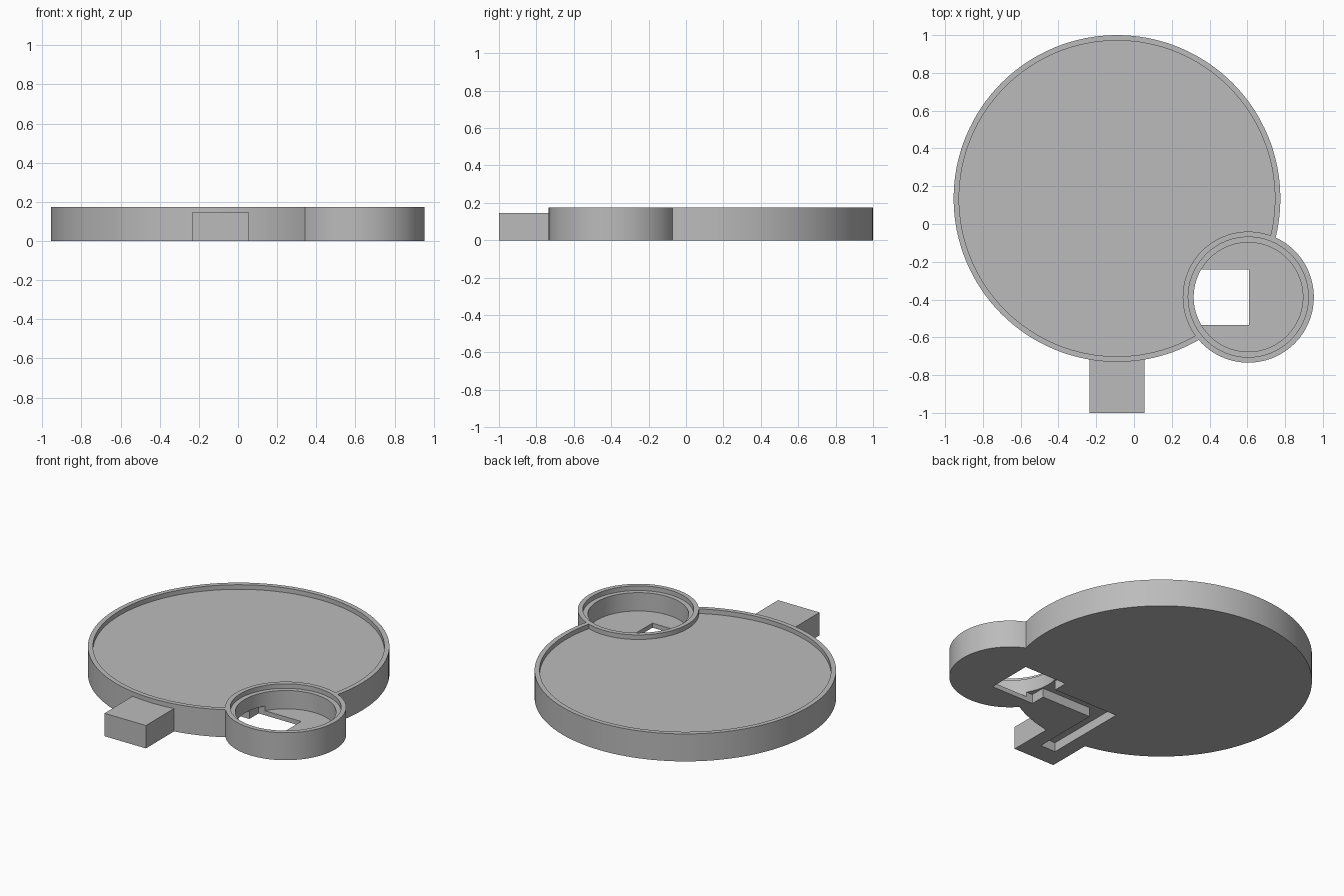
import bpy
import math

if "Cube" in bpy.data.objects:
    bpy.data.objects.remove(bpy.data.objects["Cube"], do_unlink=True)

# Shared dimensions
WALL = 0.029                 # rim width, lip depth and floor thickness
TOP = 6 * WALL
TRAY, TRAY_R = (-0.09, 0.135), 0.865
CUP, CUP_R = (0.605, -0.387), 0.347
CUT = 2 * WALL               # height of the cuts in the underside

grey = bpy.data.materials.new("plain grey")
grey.use_nodes = True
colour = (0.5, 0.5, 0.5, 1)
grey.diffuse_color = colour
grey.node_tree.nodes["Principled BSDF"].inputs["Base Color"].default_value = colour


def cylinder(name, centre, radius, z0, z1):
    bpy.ops.mesh.primitive_cylinder_add(
        vertices=128, radius=radius, depth=z1 - z0,
        location=(*centre, (z0 + z1) / 2))
    obj = bpy.context.object
    obj.name = name
    return obj


def box(name, x0, x1, y0, y1, z0, z1):
    bpy.ops.mesh.primitive_cube_add(
        size=1, location=((x0 + x1) / 2, (y0 + y1) / 2, (z0 + z1) / 2))
    obj = bpy.context.object
    obj.name = name
    obj.scale = (x1 - x0, y1 - y0, z1 - z0)
    bpy.ops.object.transform_apply(location=False, rotation=False, scale=True)
    return obj


def carve(obj, cutters):
    """Subtract the cutters and bake the result into the mesh."""
    for cutter in cutters:
        mod = obj.modifiers.new("cut", 'BOOLEAN')
        mod.operation = 'DIFFERENCE'
        mod.solver = 'EXACT'
        mod.object = cutter
    graph = bpy.context.evaluated_depsgraph_get()
    mesh = bpy.data.meshes.new_from_object(obj.evaluated_get(graph))
    obj.modifiers.clear()
    obj.data = mesh
    mesh.materials.clear()
    mesh.materials.append(grey)
    bpy.ops.object.select_all(action='DESELECT')
    obj.select_set(True)
    bpy.context.view_layer.objects.active = obj
    bpy.ops.object.shade_smooth_by_angle(angle=math.radians(30))


# Solid parts
tray = cylinder("round_tray", TRAY, TRAY_R, 0, TOP)
cup = cylinder("side_cup", CUP, CUP_R, 0, TOP)
tab = box("front_tab", -0.235, 0.055, -1, -0.6, 0, 5 * WALL)

# Cutters: recesses, mating outlines and underside channels
tray_recess = cylinder("tray_recess", TRAY, TRAY_R - WALL, TOP - WALL, 0.4)
tray_outline = cylinder("tray_outline", TRAY, TRAY_R, -0.1, 0.4)
cup_outline = cylinder("cup_outline", CUP, CUP_R, -0.1, 0.4)
cup_ledge = cylinder("cup_ledge", CUP, CUP_R - WALL, TOP - WALL, 0.4)
cup_bore = cylinder("cup_bore", CUP, CUP_R - 2 * WALL, WALL, 0.3)
window = box("floor_window", 0.312, 0.61, -0.535, -0.24, -0.1, CUT)
channel_x = box("cross_channel", -0.143, 0.4, -0.44, -0.332, -0.1, CUT)
channel_y = box("long_channel", -0.143, -0.037, -0.875, -0.332, -0.1, CUT)

carve(tray, [tray_recess, cup_outline, channel_x, channel_y])
carve(cup, [cup_ledge, cup_bore, window, channel_x])
carve(tab, [tray_outline, channel_y])

for cutter in (tray_recess, tray_outline, cup_outline, cup_ledge, cup_bore,
               window, channel_x, channel_y):
    bpy.data.objects.remove(cutter, do_unlink=True)
